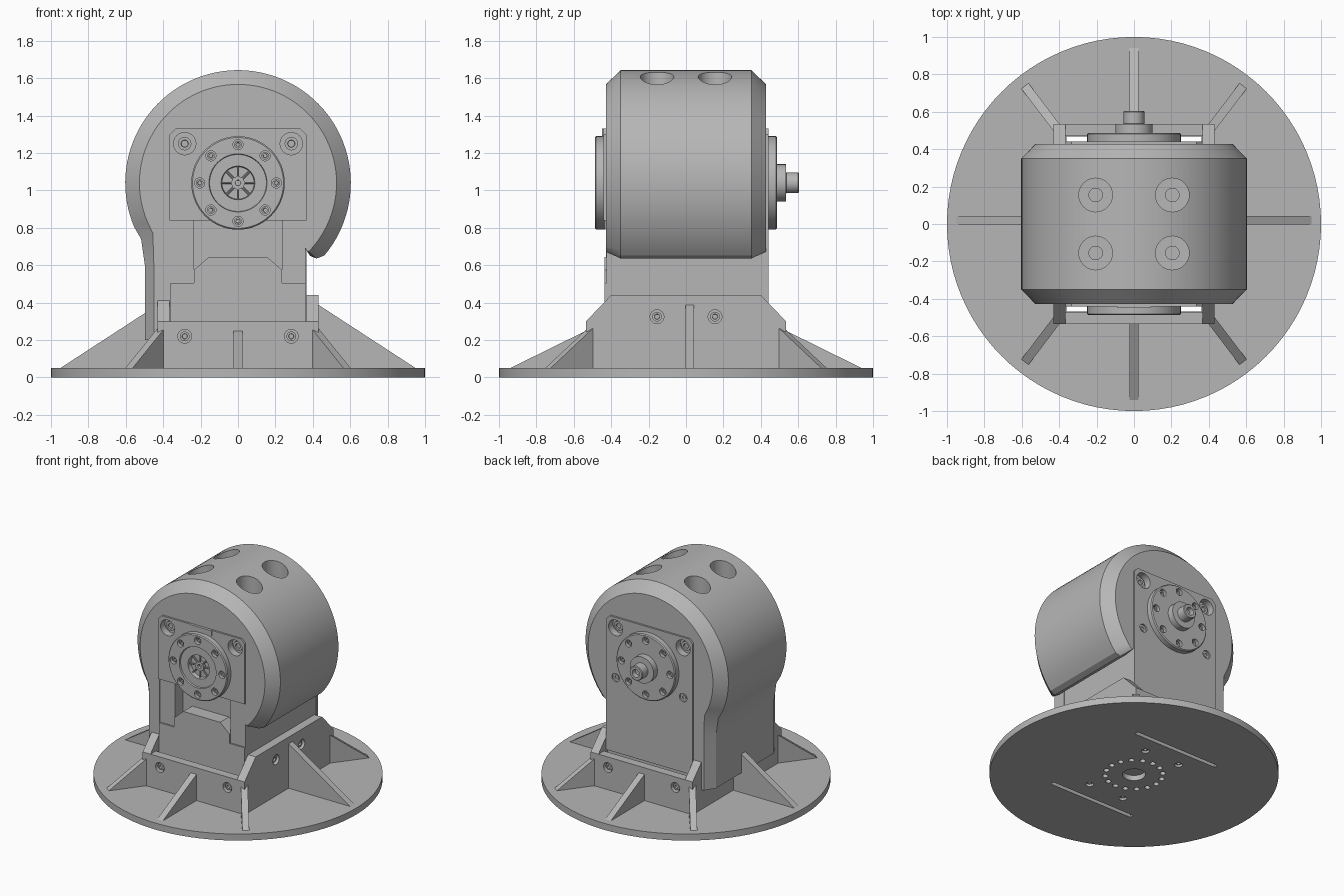
import bpy, bmesh
from math import sin, cos, pi, radians
from mathutils import Vector

if "Cube" in bpy.data.objects:
    bpy.data.objects.remove(bpy.data.objects["Cube"])

grey = bpy.data.materials.new("cast_grey")
grey.use_nodes = True
grey.diffuse_color = (0.47, 0.47, 0.47, 1)
grey.node_tree.nodes["Principled BSDF"].inputs["Base Color"].default_value = grey.diffuse_color
parts = []
AXLE = 1.04          # height of the drum axis


def loft(name, rings):
    """Skin a list of equal-length closed rings and cap both ends."""
    bm = bmesh.new()
    rows = [[bm.verts.new(p) for p in ring] for ring in rings]
    for a, b in zip(rows, rows[1:]):
        for i in range(len(a)):
            j = (i + 1) % len(a)
            bm.faces.new((a[i], a[j], b[j], b[i]))
    bm.faces.new(rows[0][::-1])
    bm.faces.new(rows[-1])
    bmesh.ops.recalc_face_normals(bm, faces=bm.faces)
    mesh = bpy.data.meshes.new(name)
    bm.to_mesh(mesh)
    bm.free()
    mesh.materials.append(grey)
    obj = bpy.data.objects.new(name, mesh)
    bpy.context.collection.objects.link(obj)
    parts.append(obj)
    return obj


def box(name, x0, x1, y0, y1, z0, z1):
    return loft(name, [[(x0, y0, z), (x1, y0, z), (x1, y1, z), (x0, y1, z)] for z in (z0, z1)])


def lathe(name, profile, loc, axis, n=32):
    """Turn a (radius, height) profile around an axis starting at loc."""
    turn = Vector(axis).to_track_quat('Z', 'Y')
    return loft(name, [[Vector(loc) + turn @ Vector((r * cos(2 * pi * i / n), r * sin(2 * pi * i / n), h))
                        for i in range(n)] for r, h in profile])


def cut(target, cutters):
    for c in cutters:
        c.hide_render = True
        mod = target.modifiers.new("cut", 'BOOLEAN')
        mod.operation, mod.solver, mod.object = 'DIFFERENCE', 'EXACT', c
        bpy.context.view_layer.objects.active = target
        bpy.ops.object.modifier_apply(modifier=mod.name)
    for c in cutters:
        parts.remove(c)
        bpy.data.objects.remove(c)


def hole(loc, axis, r, depth):
    """Round cutter running from just above the surface down into it."""
    return lathe("cutter", [(r, 0.03), (r, -depth)], loc, axis, 24)


def screw(name, loc, axis, r):
    """Screw head with a round socket."""
    lathe(name, [(r, -0.02), (r, 0.0), (r * 0.55, 0.0), (r * 0.5, -0.012)], loc, axis, 16)


# Round base plate with clearance slots and bolt holes underneath
base = lathe("base_plate", [(1, 0), (1, 0.05)], (0, 0, 0), (0, 0, 1), 96)
DOWN, UP = (0, 0, -1), (0, 0, 1)
holes = [hole((0, 0, 0), DOWN, 0.08, 0.04)]
holes += [hole((0.2 * cos(i * pi / 8), 0.2 * sin(i * pi / 8), 0), DOWN, 0.02, 0.03) for i in range(16)]
for sy in (-1, 1):
    ys = sorted((sy * 0.437, sy * 0.468))
    holes.append(box("cutter", -0.36, 0.36, *ys, -0.1, 0.2))
    for sx in (-1, 1):
        holes.append(hole((sx * 0.15, sy * 0.3, 0), DOWN, 0.028, 0.03))
        screw("base_screw", (sx * 0.15, sy * 0.3, 0.012), DOWN, 0.02)
cut(base, holes)

# Rectangular collar: shouldered side walls and lower end walls
shoulder = [(-0.535, 0.05), (0.535, 0.05), (0.535, 0.3), (0.4, 0.44), (-0.4, 0.44), (-0.535, 0.3)]
for s in (-1, 1):
    wall = loft("collar_side_wall", [[(s * x, y, z) for y, z in shoulder] for x in (0.365, 0.43)])
    cut(wall, [hole((s * 0.43, y, 0.325), (s, 0, 0), 0.037, 0.04) for y in (-0.155, 0.155)])
    end = box("collar_end_wall", -0.365, 0.365, *sorted((s * 0.47, s * 0.535)), 0.05, 0.3)
    cut(end, [hole((x, s * 0.535, 0.22), (0, s, 0), 0.037, 0.04) for x in (-0.285, 0.285)])
    for t in (-0.285, 0.285):
        screw("collar_end_screw", (t, s * 0.52, 0.22), (0, s, 0), 0.026)
    for t in (-0.155, 0.155):
        screw("collar_side_screw", (s * 0.415, t, 0.325), (s, 0, 0), 0.026)


# Triangular stiffening ribs around the collar
def rib(start, end, top):
    a, b = Vector((*start, 0)), Vector((*end, 0))
    side = (b - a).normalized().cross(Vector(UP)) * 0.024
    tri = [(a, 0.04), (b, 0.04), (b, 0.05), (a, top)]
    loft("rib", [[p + k * side + Vector((0, 0, z)) for p, z in tri] for k in (-1, 1)])


for s in (-1, 1):
    rib((s * 0.42, 0.02), (s * 0.95, 0.02), 0.395)
    rib((0, s * 0.52), (0, s * 0.94), 0.257)
    for t in (-1, 1):
        rib((s * 0.41, t * 0.51), (s * 0.583, t * 0.738), 0.265)


# Drum shell: chamfered wrap with a hooked lip on one side and a long skirt on the other
def shell_ring(y, r, start, lip, skirt, steps=72):
    end = radians(203)
    pts = [(r * cos(start + (end - start) * i / steps), AXLE + r * sin(start + (end - start) * i / steps))
           for i in range(steps + 1)]
    pts += skirt + [(skirt[-1][0], 0.2), (-0.362, 0.2), (-0.362, 0.85), (0.362, 0.85)] + lip
    return [(x, y, z) for x, z in pts]


def outer(y):
    return shell_ring(y, 0.603, radians(-40), [(0.362, 0.685), (0.385, 0.65), (0.42, 0.636)],
                      [(-0.518, 0.74), (-0.498, 0.6)])


def inner(y):
    return shell_ring(y, 0.527, radians(-43), [(0.362, 0.69), (0.366, 0.68), (0.375, 0.673)],
                      [(-0.455, 0.77), (-0.45, 0.6)])


shell = loft("drum_shell", [inner(-0.428), outer(-0.35), outer(0.35), inner(0.428)])
cut(shell, [lathe("cutter", [(0.09, 0.4), (0.09, 0), (0.036, -0.001), (0.036, -0.08)], (x, y, 1.42), UP)
            for x in (-0.205, 0.205) for y in (-0.155, 0.155)] +
    [hole((x, s * 0.428, 1.25), (0, s, 0), 0.06, 0.04) for x in (-0.285, 0.285) for s in (-1, 1)])

# Inner frame, front pillars and stepped front block
box("frame_core", -0.36, 0.36, -0.33, 0.43, 0.05, 0.9)
for s in (-1, 1):
    box("front_pillar", *sorted((s * 0.235, s * 0.362)), -0.425, -0.32, 0.45, 0.86)
step = [(0.362, 0.05), (0.362, 0.505), (0.235, 0.505), (0.235, 0.575), (0.155, 0.645)]
step += [(-x, z) for x, z in step[::-1]]
loft("front_block", [[(x, y, z) for x, z in step] for y in (-0.437, -0.32)])

# End plates, bearing flanges and their screws
for s, name, low in ((-1, "front", 0.84), (1, "back", 0.3)):
    out = (0, s, 0)
    outline = [(-0.365, low), (0.365, low), (0.365, 1.3), (0.335, 1.33), (-0.335, 1.33), (-0.365, 1.3)]
    plate = loft(name + "_plate", [[(x, s * y, z) for x, z in outline] for y in (0.425, 0.442)])
    spots = [(x, 1.25, 0.06) for x in (-0.285, 0.285)]
    if s > 0:
        spots += [(x, 0.87, 0.032) for x in (-0.285, 0.285)]
    cut(plate, [hole((x, s * 0.442, z), out, r, 0.03) for x, z, r in spots])
    for x, z, r in spots:
        screw(name + "_plate_screw", (x, s * (0.41 if z > 1 else 0.436), z), out, r * 0.6)

    rim = [(0.25, 0), (0.25, 0.05), (0.243, 0.057)]
    if s < 0:
        rim += [(0.155, 0.057), (0.152, 0.045), (0.09, 0.045), (0.085, 0.005)]
    else:
        rim += [(0.1, 0.057), (0.1, 0.105), (0.055, 0.106), (0.055, 0.17), (0.05, 0.175),
                (0.03, 0.175), (0.028, 0.14)]
    flange = lathe(name + "_flange", rim, (0, s * 0.43, AXLE), out, 64)
    ring = [(0.205 * cos(i * pi / 4), AXLE + 0.205 * sin(i * pi / 4)) for i in range(8)]
    cut(flange, [hole((x, s * 0.487, z), out, 0.027, 0.03) for x, z in ring])
    for x, z in ring:
        screw(name + "_flange_screw", (x, s * 0.47, z), out, 0.02)

# Top tab on the front plate, and the spoked hub inside the front bore
box("front_tab", -0.09, 0.09, -0.448, -0.43, 1.29, 1.33)
lathe("front_hub", [(0.035, 0), (0.035, 0.035), (0.015, 0.035), (0.014, 0.015)],
      (0, -0.43, AXLE), (0, -1, 0), 24)
for i in range(8):
    d = Vector((cos(i * pi / 4), 0, sin(i * pi / 4)))
    lathe("front_spoke", [(0.006, 0.03), (0.006, 0.088)], (0, -0.455, AXLE), d, 8)

# Smooth shading that keeps hard edges
bpy.ops.object.select_all(action='DESELECT')
for obj in parts:
    obj.select_set(True)
bpy.context.view_layer.objects.active = parts[0]
bpy.ops.object.shade_smooth_by_angle(angle=radians(30))
